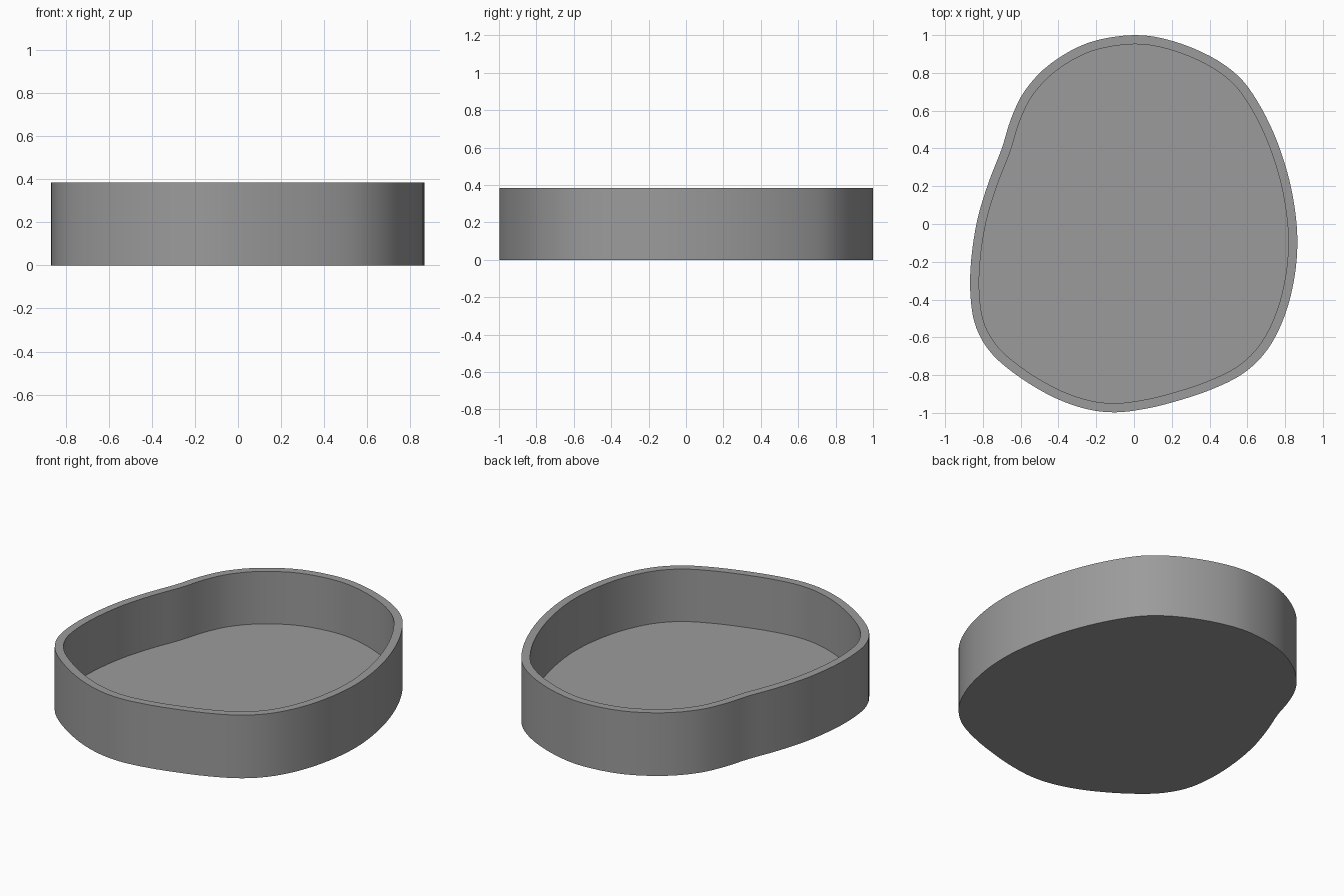
import bpy, bmesh, math
from mathutils import Vector

if "Cube" in bpy.data.objects:
    bpy.data.objects.remove(bpy.data.objects["Cube"])

HEIGHT, WALL, FLOOR = 0.385, 0.048, 0.065

# Key points of the rounded, slightly pinched outline (clockwise from the back)
outline = [(0, 1.0), (0.2, 0.97), (0.4, 0.89), (0.55, 0.785), (0.65, 0.655),
           (0.74, 0.48), (0.81, 0.28), (0.85, 0.09), (0.865, -0.09),
           (0.85, -0.28), (0.80, -0.48), (0.71, -0.66), (0.58, -0.79),
           (0.40, -0.88), (0.20, -0.945), (0.05, -0.98), (-0.1, -0.997),
           (-0.25, -0.98), (-0.42, -0.92), (-0.60, -0.815), (-0.75, -0.69),
           (-0.835, -0.55), (-0.865, -0.39), (-0.863, -0.20), (-0.83, 0.02),
           (-0.77, 0.22), (-0.70, 0.40), (-0.65, 0.56), (-0.575, 0.71),
           (-0.44, 0.85), (-0.24, 0.96)]


def smooth_loop(points, steps):
    """Closed Catmull-Rom curve through the points."""
    p = [Vector(q) for q in points]
    n, out = len(p), []
    for i in range(n):
        a, b, c, d = p[i - 1], p[i], p[(i + 1) % n], p[(i + 2) % n]
        for k in range(steps):
            t = k / steps
            out.append(0.5 * (2 * b + (c - a) * t
                              + (2 * a - 5 * b + 4 * c - d) * t ** 2
                              + (3 * b - a - 3 * c + d) * t ** 3))
    return out


def inset_loop(loop, distance):
    """Move a clockwise loop inwards along its normals."""
    n, out = len(loop), []
    for i, q in enumerate(loop):
        tangent = (loop[(i + 1) % n] - loop[i - 1]).normalized()
        out.append(q + Vector((tangent.y, -tangent.x)) * distance)
    return out


outer = smooth_loop(outline, 4)
inner = inset_loop(outer, WALL)

# Tray: outer wall, flat rim, inner wall, floor and underside
bm = bmesh.new()
rings = [[bm.verts.new((q.x, q.y, z)) for q in loop]
         for loop, z in ((outer, 0), (outer, HEIGHT), (inner, HEIGHT), (inner, FLOOR))]
n = len(outer)
for low, high in zip(rings, rings[1:]):
    for i in range(n):
        j = (i + 1) % n
        bm.faces.new((low[i], low[j], high[j], high[i]))
bm.faces.new(rings[0])
bm.faces.new(rings[-1])
bmesh.ops.recalc_face_normals(bm, faces=bm.faces)
mesh = bpy.data.meshes.new("tray")
bm.to_mesh(mesh)
bm.free()

grey = bpy.data.materials.new("mid grey")
grey.diffuse_color = (0.33, 0.33, 0.33, 1)
grey.use_nodes = True
grey.node_tree.nodes["Principled BSDF"].inputs["Base Color"].default_value = grey.diffuse_color
mesh.materials.append(grey)

tray = bpy.data.objects.new("tray", mesh)
bpy.context.collection.objects.link(tray)
bpy.context.view_layer.objects.active = tray
tray.select_set(True)
bpy.ops.object.shade_smooth_by_angle(angle=math.radians(30))
